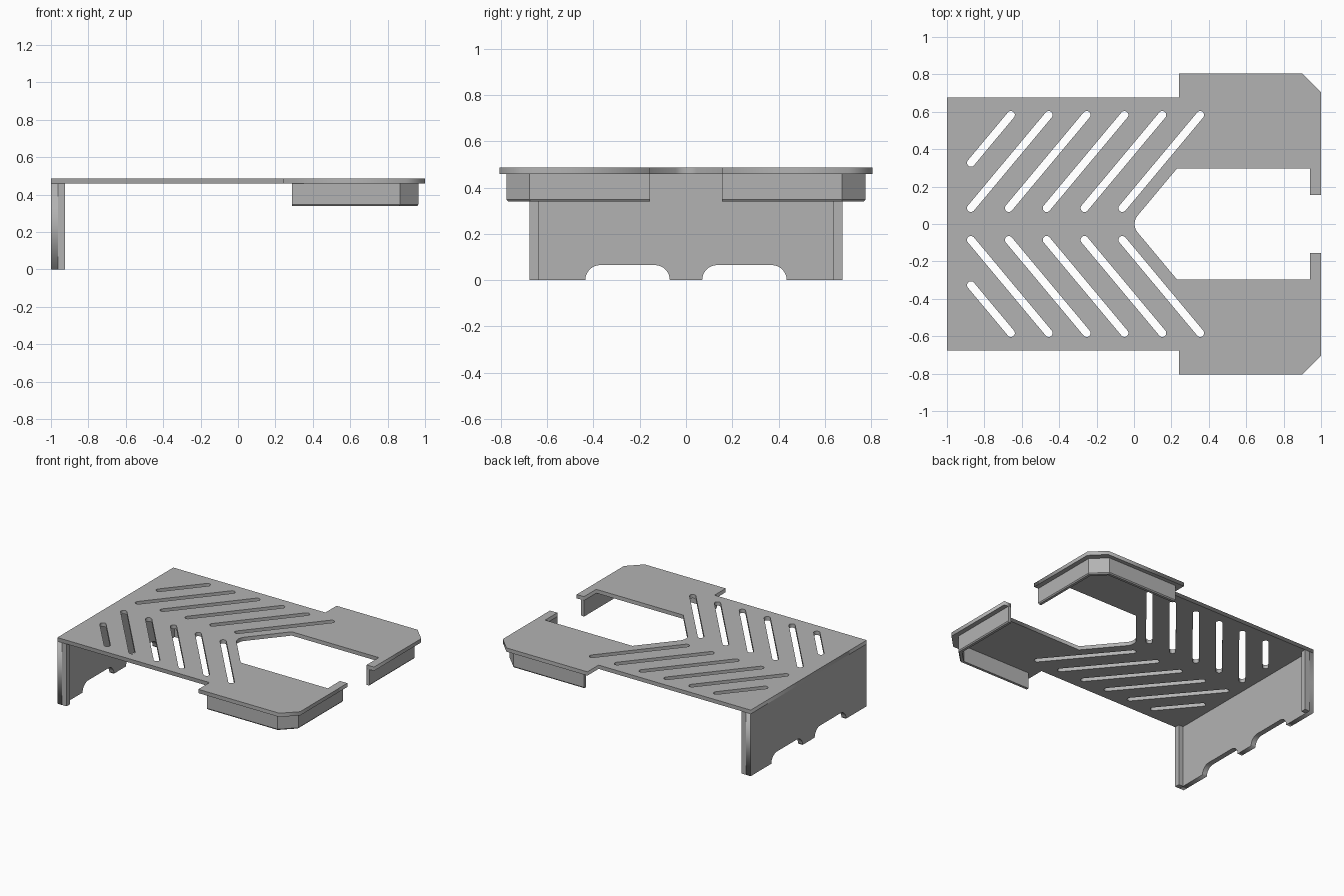
import bpy, bmesh, math
from mathutils import Matrix, Vector

if "Cube" in bpy.data.objects:
    bpy.data.objects.remove(bpy.data.objects["Cube"])

grey = bpy.data.materials.new("plain grey")
grey.diffuse_color = (0.45, 0.45, 0.45, 1)
grey.use_nodes = True
grey.node_tree.nodes["Principled BSDF"].inputs["Base Color"].default_value = grey.diffuse_color

PLATE_BOTTOM, PLATE_TOP = 0.459, 0.487
WALL = 0.038


def arc(cx, cy, r, a0, a1, n):
    """Points on an arc, angles in degrees."""
    angles = [math.radians(a0 + (a1 - a0) * i / n) for i in range(n + 1)]
    return [(cx + r * math.cos(a), cy + r * math.sin(a)) for a in angles]


def mirrored(points):
    """Close a half outline by reflecting it in its second coordinate."""
    return points + [(x, -y) for x, y in reversed(points)]


def sheet(name, loops, thickness, matrix):
    """Filled outline with holes, extruded both ways and turned into a mesh."""
    curve = bpy.data.curves.new(name, 'CURVE')
    curve.dimensions, curve.fill_mode, curve.extrude = '2D', 'BOTH', thickness / 2
    for loop in loops:
        spline = curve.splines.new('POLY')
        spline.points.add(len(loop) - 1)
        for point, (x, y) in zip(spline.points, loop):
            point.co = (x, y, 0, 1)
        spline.use_cyclic_u = True
    temp = bpy.data.objects.new(name + "_outline", curve)
    bpy.context.collection.objects.link(temp)
    mesh = bpy.data.meshes.new_from_object(
        temp.evaluated_get(bpy.context.evaluated_depsgraph_get()))
    bpy.data.objects.remove(temp)
    mesh.transform(matrix)
    bm = bmesh.new()
    bm.from_mesh(mesh)
    bmesh.ops.remove_doubles(bm, verts=bm.verts, dist=1e-5)
    bmesh.ops.recalc_face_normals(bm, faces=bm.faces)
    bm.to_mesh(mesh)
    bm.free()
    return finish(name, mesh)


def finish(name, mesh):
    mesh.name = name
    mesh.materials.clear()
    mesh.materials.append(grey)
    obj = bpy.data.objects.new(name, mesh)
    bpy.context.collection.objects.link(obj)
    return obj


def slot(start, end, side, r=0.021):
    """Rounded slot outline between two centres."""
    a = math.degrees(math.atan2(end[1] - start[1], end[0] - start[0]))
    pts = arc(*start, r, a + 90, a + 270, 10) + arc(*end, r, a - 90, a + 90, 10)
    return [(x, y * side) for x, y in pts]


# Top plate with V-ended cutout, clip tabs and chevron slots
half = [(-1, 0.675), (0.24, 0.675), (0.24, 0.805), (0.9, 0.805), (1, 0.705),
        (1, 0.155), (0.94, 0.155), (0.94, 0.297), (0.23, 0.297)]
half += arc(0.073, 0, 0.07, 140, 176, 5)
slots = []
for side in (1, -1):
    slots.append(slot((-0.872, 0.327), (-0.658, 0.583), side))
    for i in range(5):
        x = -0.872 + 0.2025 * i
        slots.append(slot((x, 0.085), (x + 0.416, 0.583), side))
sheet("top_plate", [mirrored(half)] + slots, PLATE_TOP - PLATE_BOTTOM,
      Matrix.Translation((0, 0, (PLATE_BOTTOM + PLATE_TOP) / 2)))

# Rear wall with two rounded foot notches (outline holds height, then y)
notch = [(0.0, 0.675), (0.0, 0.435)]
notch += [(z, y) for y, z in arc(0.37, 0, 0.065, 0, 90, 8)][1:]
notch += [(z, y) for y, z in arc(0.135, 0, 0.065, 90, 180, 8)]
to_wall = Matrix(((0, 0, 1, -1 + WALL / 2), (0, 1, 0, 0), (1, 0, 0, 0), (0, 0, 0, 1)))
sheet("rear_wall", [mirrored([(PLATE_BOTTOM, 0.675)] + notch)], WALL, to_wall)

# Stiffening flanges at both ends of the rear wall
for side, label in ((1, "back"), (-1, "front")):
    bm = bmesh.new()
    size = (0.075 - WALL, WALL, PLATE_BOTTOM)
    bmesh.ops.create_cube(bm, size=1, matrix=Matrix.Translation(
        (-1 + (0.075 + WALL) / 2, side * (0.675 - WALL / 2), PLATE_BOTTOM / 2))
        @ Matrix.Diagonal((*size, 1)))
    mesh = bpy.data.meshes.new("flange")
    bm.to_mesh(mesh)
    bm.free()
    finish("wall_flange_" + label, mesh)

# Skirts under the wide end: a thin section swept round the clipped corner
path = [Vector(p) for p in ((0.29, 0.775), (0.865, 0.775), (0.965, 0.675), (0.965, 0.155))]
section = [(0, PLATE_BOTTOM), (0, 0.348), (0.006, 0.34), (0.025, 0.34), (0.025, PLATE_BOTTOM)]
steps = [(b - a).normalized() for a, b in zip(path, path[1:])]
inward = [Vector((d.y, -d.x)) for d in steps]
for side, label in ((1, "back"), (-1, "front")):
    bm = bmesh.new()
    rings = []
    for i, p in enumerate(path):
        n0, n1 = inward[max(i - 1, 0)], inward[min(i, len(inward) - 1)]
        miter = (n0 + n1) / (1 + n0.dot(n1))
        rings.append([bm.verts.new((p.x + miter.x * d, side * (p.y + miter.y * d), z))
                      for d, z in section])
    for r0, r1 in zip(rings, rings[1:]):
        for k in range(len(section)):
            j = (k + 1) % len(section)
            bm.faces.new((r0[k], r0[j], r1[j], r1[k]))
    bm.faces.new(rings[0])
    bm.faces.new(rings[-1])
    bmesh.ops.recalc_face_normals(bm, faces=bm.faces)
    mesh = bpy.data.meshes.new("skirt")
    bm.to_mesh(mesh)
    bm.free()
    finish("corner_skirt_" + label, mesh)
